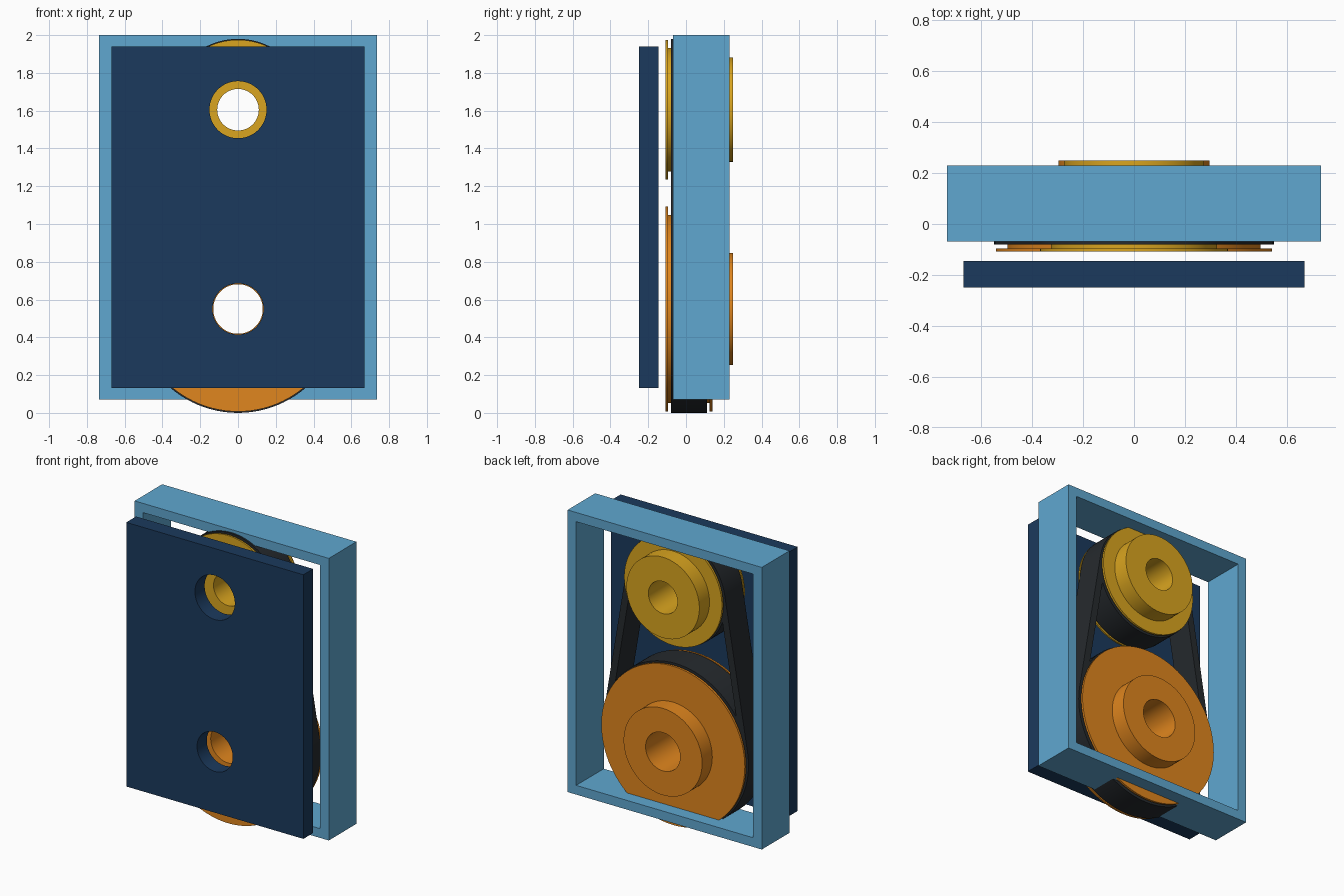
import bpy, bmesh
from math import sin, cos, asin, pi

if "Cube" in bpy.data.objects:
    bpy.data.objects.remove(bpy.data.objects["Cube"])

SEG = 96
LOW_Z, UP_Z = 0.55, 1.605


def material(name, color):
    m = bpy.data.materials.new(name)
    m.diffuse_color = (*color, 1)
    m.use_nodes = True
    m.node_tree.nodes["Principled BSDF"].inputs["Base Color"].default_value = m.diffuse_color
    return m


blue = material("light_blue", (0.115, 0.386, 0.63))
navy = material("navy", (0.011, 0.042, 0.109))
gold = material("gold", (0.70, 0.376, 0.014))
orange = material("orange", (0.745, 0.238, 0.013))
rubber = material("rubber", (0.019, 0.023, 0.027))


def finish(bm, name, mat):
    bmesh.ops.recalc_face_normals(bm, faces=bm.faces[:])
    me = bpy.data.meshes.new(name)
    bm.to_mesh(me)
    bm.free()
    me.materials.append(mat)
    ob = bpy.data.objects.new(name, me)
    bpy.context.collection.objects.link(ob)
    bpy.ops.object.select_all(action='DESELECT')
    bpy.context.view_layer.objects.active = ob
    ob.select_set(True)
    bpy.ops.object.shade_smooth_by_angle(angle=pi / 6)
    return ob


def rect(x, z0, z1):
    return [(-x, z0), (x, z0), (x, z1), (-x, z1)]


def circle(r, z):
    return [(r * cos(2 * pi * i / SEG), z + r * sin(2 * pi * i / SEG)) for i in range(SEG)]


def prism(name, loops, y0, y1, mat):
    """Extrude an outline (first loop) with holes (other loops) along y."""
    bm = bmesh.new()
    for loop in loops:
        vs = [bm.verts.new((x, y0, z)) for x, z in loop]
        for a, b in zip(vs, vs[1:] + vs[:1]):
            bm.edges.new((a, b))
    bmesh.ops.triangle_fill(bm, edges=bm.edges[:], use_beauty=True, normal=(0, -1, 0))
    ext = bmesh.ops.extrude_face_region(bm, geom=bm.faces[:], use_keep_orig=True)
    moved = [g for g in ext["geom"] if isinstance(g, bmesh.types.BMVert)]
    bmesh.ops.translate(bm, verts=moved, vec=(0, y1 - y0, 0))
    return finish(bm, name, mat)


def lathe(name, profile, z, mat):
    """Turn a closed (radius, y) profile about the y axis at height z."""
    bm = bmesh.new()
    rings = [[bm.verts.new((x, y, zz)) for x, zz in circle(r, z)] for r, y in profile]
    for a, b in zip(rings, rings[1:] + rings[:1]):
        for i in range(SEG):
            j = (i + 1) % SEG
            bm.faces.new((a[i], a[j], b[j], b[i]))
    return finish(bm, name, mat)


def pulley(name, z, flange, body, hub, bore, mat):
    lathe(name, [(bore, -0.108), (flange, -0.108), (flange, -0.096), (body, -0.096),
                 (body, 0.125), (flange, 0.125), (flange, 0.14), (hub, 0.14),
                 (hub, 0.25), (bore, 0.25)], z, mat)


# Front plate with two shaft holes, and the open frame behind it
prism("front_plate", [rect(0.67, 0.133, 1.94), circle(0.151, UP_Z), circle(0.135, LOW_Z)],
      -0.25, -0.145, navy)
prism("frame", [rect(0.735, 0.07, 2.0), rect(0.67, 0.133, 1.937)], -0.068, 0.23, blue)

# Flanged pulleys with hubs at the back
pulley("upper_pulley", UP_Z, 0.37, 0.327, 0.276, 0.11, gold)
pulley("lower_pulley", LOW_Z, 0.543, 0.497, 0.297, 0.131, orange)

# Belt: a band round each pulley and a straight run on each side
B0, B1, T = -0.08, 0.11, 0.048
R_LOW, R_UP = 0.55, 0.375
for name, r, z in (("lower_belt_band", R_LOW, LOW_Z), ("upper_belt_band", R_UP, UP_Z)):
    lathe(name, [(r - T, B0), (r, B0), (r, B1), (r - T, B1)], z, rubber)
a = asin((R_LOW - R_UP) / (UP_Z - LOW_Z))
for side, s in (("left", -1), ("right", 1)):
    run = [(s * r * cos(a), z + r * sin(a)) for r, z in
           ((R_LOW, LOW_Z), (R_UP, UP_Z), (R_UP - T, UP_Z), (R_LOW - T, LOW_Z))]
    prism(side + "_belt_run", [run], B0, B1, rubber)
